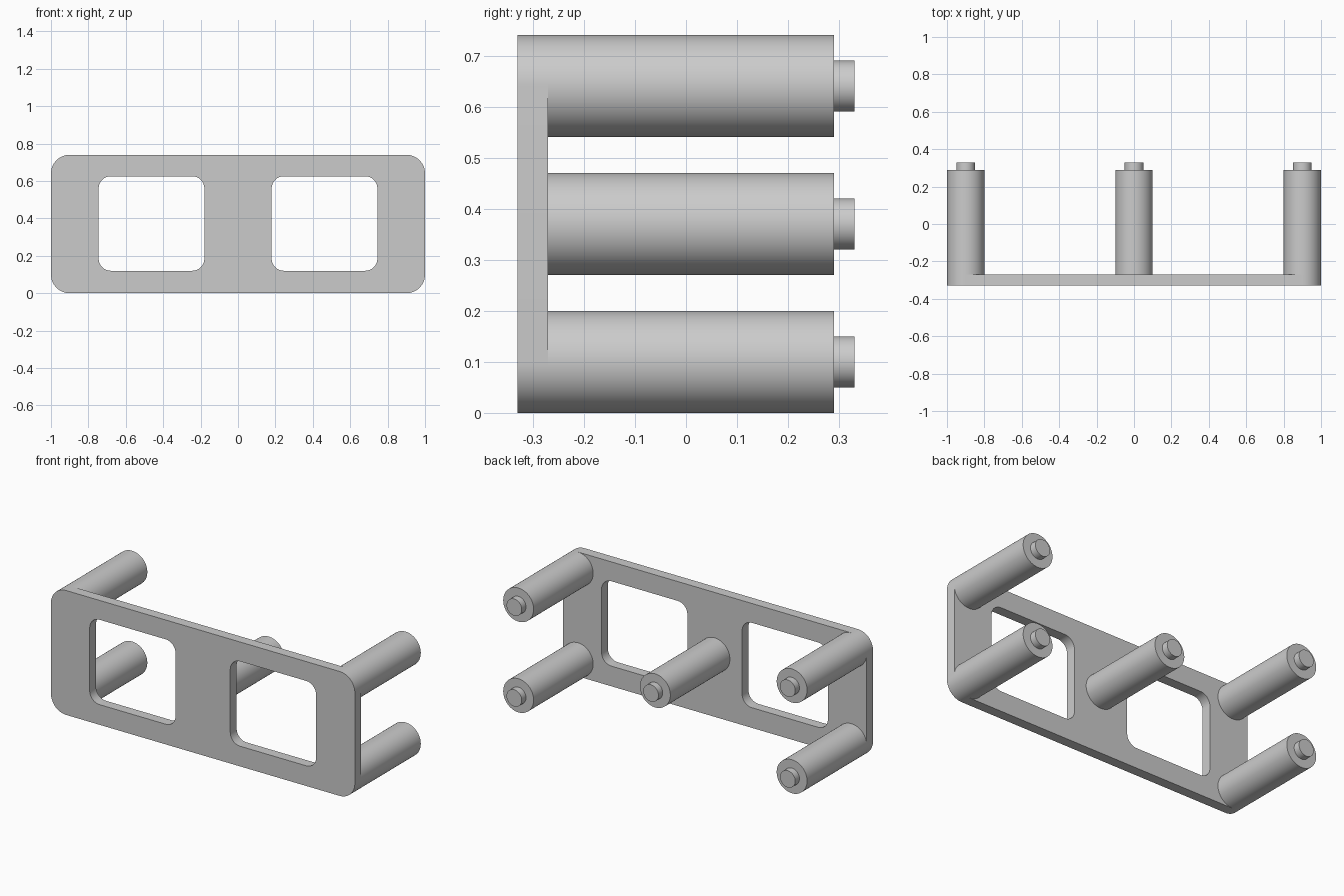
import bpy, bmesh
from math import radians, cos, sin, pi
from mathutils import Matrix, Vector

cube = bpy.data.objects.get("Cube")
if cube:
    bpy.data.objects.remove(cube, do_unlink=True)

grey = bpy.data.materials.new("light grey")
grey.use_nodes = True
colour = (0.6, 0.6, 0.6, 1)
grey.diffuse_color = colour
grey.node_tree.nodes["Principled BSDF"].inputs["Base Color"].default_value = colour

HEIGHT = 0.74
FRONT, BACK = -0.33, -0.27
POST_END, PEG_END = 0.29, 0.33
R = 0.1


def finish(name, bm):
    bmesh.ops.recalc_face_normals(bm, faces=bm.faces)
    mesh = bpy.data.meshes.new(name)
    bm.to_mesh(mesh)
    bm.free()
    mesh.materials.append(grey)
    obj = bpy.data.objects.new(name, mesh)
    bpy.context.collection.objects.link(obj)
    bpy.ops.object.select_all(action='DESELECT')
    obj.select_set(True)
    bpy.context.view_layer.objects.active = obj
    bpy.ops.object.shade_smooth_by_angle(angle=radians(30))
    return obj


def rounded_loop(bm, x0, x1, z0, z1, r, steps=16):
    """Closed rounded-rectangle edge loop in the front plane."""
    corners = [(x1 - r, z1 - r), (x0 + r, z1 - r), (x0 + r, z0 + r), (x1 - r, z0 + r)]
    verts = []
    for q, (cx, cz) in enumerate(corners):
        for i in range(steps + 1):
            a = (q + i / steps) * pi / 2
            verts.append(bm.verts.new((cx + r * cos(a), FRONT, cz + r * sin(a))))
    return [bm.edges.new((v, verts[i - 1])) for i, v in enumerate(verts)]


# Face plate with two rounded windows
bm = bmesh.new()
edges = rounded_loop(bm, -1, 1, 0, HEIGHT, R)
edges += rounded_loop(bm, 0.18, 0.745, 0.12, 0.625, 0.065)
edges += rounded_loop(bm, -0.745, -0.18, 0.12, 0.625, 0.065)
bmesh.ops.triangle_fill(bm, edges=edges, use_beauty=True, normal=Vector((0, -1, 0)))
ext = bmesh.ops.extrude_face_region(bm, geom=bm.faces[:], use_keep_orig=True)
moved = [g for g in ext["geom"] if isinstance(g, bmesh.types.BMVert)]
bmesh.ops.translate(bm, verts=moved, vec=(0, BACK - FRONT, 0))
finish("face_plate", bm)


def rod(name, x, z, radius, y0, y1):
    bm = bmesh.new()
    bmesh.ops.create_cone(
        bm, cap_ends=True, segments=64, radius1=radius, radius2=radius, depth=y1 - y0,
        matrix=Matrix.Translation((x, (y0 + y1) / 2, z)) @ Matrix.Rotation(pi / 2, 4, 'X'))
    finish(name, bm)


# Standoff posts, each with a locating peg
posts = {"centre": (0, HEIGHT / 2)}
for side, x in (("left", 1 - R), ("right", R - 1)):
    posts["lower_" + side] = (x, R)
    posts["upper_" + side] = (x, HEIGHT - R)
for label, (x, z) in posts.items():
    rod(label + "_post", x, z, R, BACK, POST_END)
    rod(label + "_peg", x, z, R / 2, POST_END, PEG_END)
